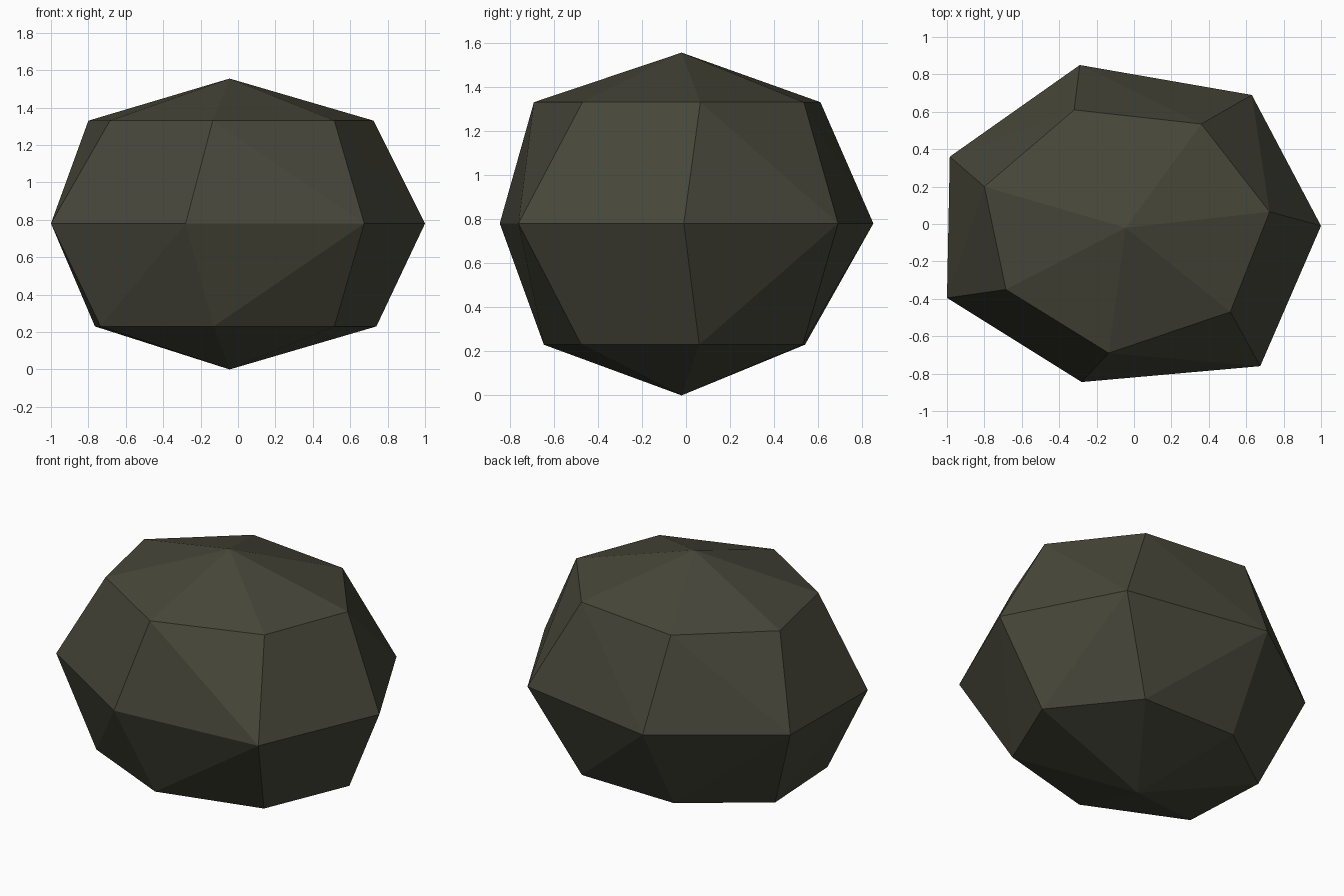
import bpy, bmesh

if "Cube" in bpy.data.objects:
    bpy.data.objects.remove(bpy.data.objects["Cube"])

# One flat colour: dark olive stone
stone = bpy.data.materials.new("dark olive stone")
stone.diffuse_color = (0.062, 0.062, 0.042, 1)
stone.use_nodes = True
stone.node_tree.nodes["Principled BSDF"].inputs["Base Color"].default_value = stone.diffuse_color

# Irregular seven-sided outlines, one per height (counter-clockwise from +x)
rings = [
    (0.23, [(.74, .06), (.36, .53), (-.29, .54), (-.765, .20), (-.735, -.37), (-.13, -.645), (.515, -.475)]),
    (0.78, [(1, -.01), (.63, .69), (-.29, .85), (-.985, .36), (-1, -.395), (-.28, -.845), (.675, -.76)]),
    (1.33, [(.725, .065), (.36, .535), (-.32, .61), (-.80, .20), (-.685, -.35), (-.135, -.69), (.515, -.47)]),
]

bm = bmesh.new()
loops = [[bm.verts.new((x, y, z)) for x, y in pts] for z, pts in rings]
bottom = bm.verts.new((-.045, -.02, 0))
top = bm.verts.new((-.045, -.02, 1.555))
low, mid, high = loops

for i in range(7):
    j = (i + 1) % 7
    # Shallow caps
    bm.faces.new((bottom, low[j], low[i]))
    bm.faces.new((top, high[i], high[j]))
    # Side bands, creased towards the widest ring
    bm.faces.new((low[i], low[j], mid[j]))
    bm.faces.new((low[i], mid[j], mid[i]))
    bm.faces.new((mid[i], mid[j], high[i]))
    bm.faces.new((mid[j], high[j], high[i]))

bmesh.ops.recalc_face_normals(bm, faces=bm.faces)
mesh = bpy.data.meshes.new("rock")
bm.to_mesh(mesh)
bm.free()
mesh.materials.append(stone)
rock = bpy.data.objects.new("rock", mesh)
bpy.context.collection.objects.link(rock)
